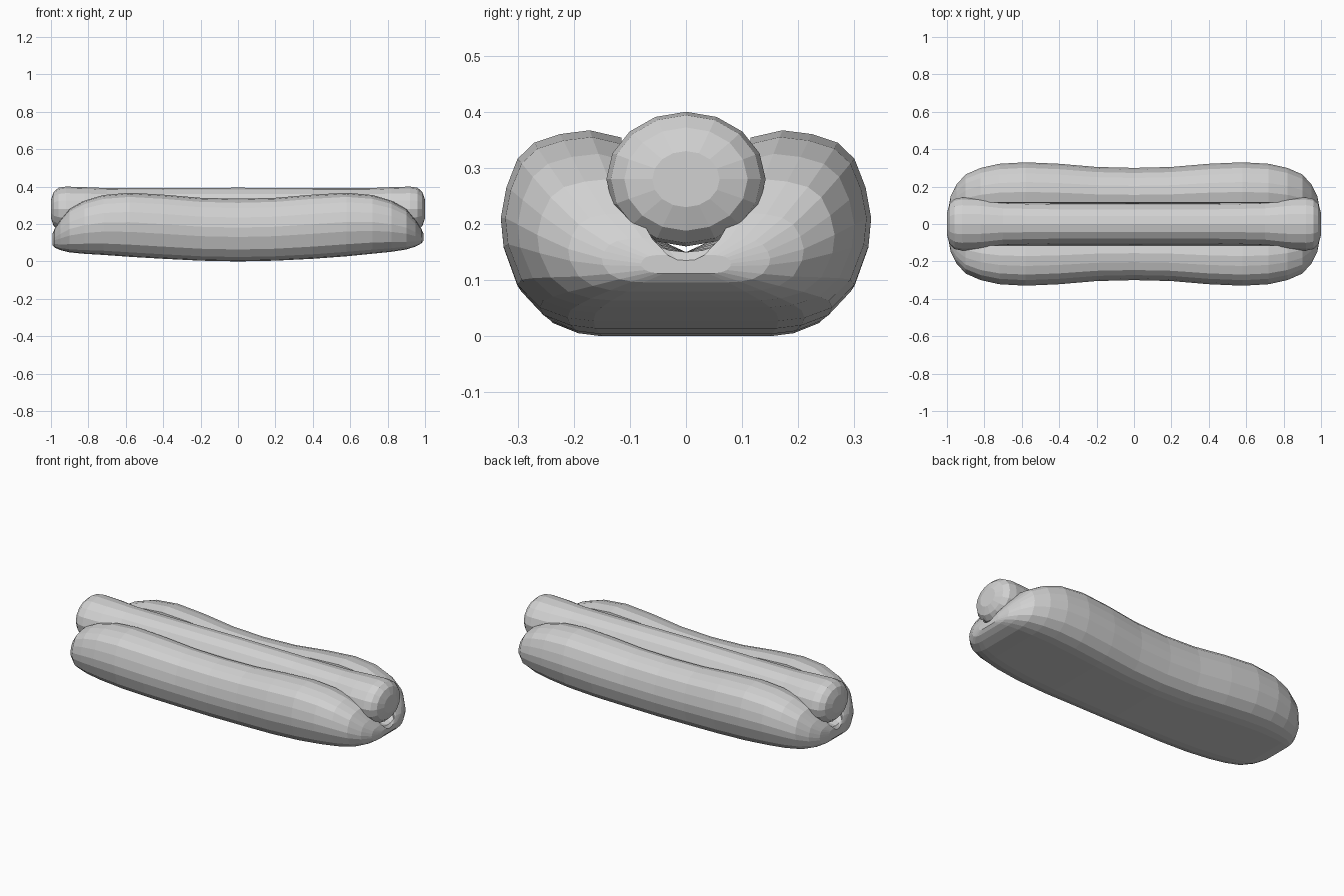
import bpy, bmesh, math

cube = bpy.data.objects.get("Cube")
if cube:
    bpy.data.objects.remove(cube, do_unlink=True)

# One plain grey for everything
grey = bpy.data.materials.new("light grey")
grey.use_nodes = True
colour = (0.64, 0.64, 0.64, 1)
grey.diffuse_color = colour
grey.node_tree.nodes["Principled BSDF"].inputs["Base Color"].default_value = colour


def loft(name, rings):
    """Skin closed rings of points and cap both ends."""
    bm = bmesh.new()
    loops = [[bm.verts.new(p) for p in ring] for ring in rings]
    for a, b in zip(loops, loops[1:]):
        for i in range(len(a)):
            j = (i + 1) % len(a)
            bm.faces.new((a[i], a[j], b[j], b[i]))
    caps = [bm.faces.new(loops[0]), bm.faces.new(loops[-1])]
    bmesh.ops.triangulate(bm, faces=caps)
    bmesh.ops.recalc_face_normals(bm, faces=bm.faces)
    mesh = bpy.data.meshes.new(name)
    bm.to_mesh(mesh)
    bm.free()
    mesh.materials.append(grey)
    obj = bpy.data.objects.new(name, mesh)
    bpy.context.collection.objects.link(obj)
    return obj


def both_ends(stations):
    """Mirror stations listed from the middle outwards."""
    left = [(-s[0], *s[1:]) for s in reversed(stations[1:])]
    return left + stations


# Bun: outer outline as fractions of half width and height
OUTLINE = [(0.52, 1), (0.68, 0.98), (0.82, 0.935), (0.91, 0.85), (0.97, 0.7),
           (1, 0.54), (0.985, 0.39), (0.91, 0.19), (0.79, 0.07), (0.64, 0.016), (0.5, 0)]


def bun_ring(x, width, bottom, top):
    bottom += 0.012 * x * abs(x) ** 3 if abs(x) > 0.5 else 0
    floor = min(0.15, top - 0.3 * (top - bottom))
    lip = min(0.115, 0.4 * width)
    # Groove that cradles the sausage, then the outer skin
    half = [(lip * 0.5, floor + 0.12 * (top - floor)),
            (lip * 0.95, floor + 0.5 * (top - floor)),
            (lip, top - 0.06 * (top - floor))]
    half += [(width * u, bottom + v * (top - bottom)) for u, v in OUTLINE]
    ring = [(0, floor)] + half + [(0, bottom)]
    ring += [(-y, z) for y, z in reversed(half)]
    return [(x, y, z) for y, z in ring]


# Stations: x, half width, bottom, top
bun = [(0, 0.3, 0, 0.335), (0.2, 0.305, 0.004, 0.34), (0.4, 0.322, 0.014, 0.357),
       (0.58, 0.33, 0.026, 0.367), (0.72, 0.322, 0.038, 0.355), (0.82, 0.3, 0.046, 0.325),
       (0.9, 0.265, 0.056, 0.28), (0.95, 0.21, 0.07, 0.22), (0.98, 0.15, 0.085, 0.175),
       (0.993, 0.08, 0.1, 0.145)]
loft("bun", [bun_ring(*s) for s in both_ends(bun)])

# Sausage: x, half width, half height
SIDES = 16
sausage = [(0, 0.11, 0.114), (0.4, 0.11, 0.112), (0.7, 0.118, 0.112), (0.82, 0.137, 0.117),
           (0.92, 0.142, 0.12), (0.96, 0.134, 0.114), (0.985, 0.11, 0.092), (1, 0.06, 0.05)]


def sausage_ring(x, ry, rz):
    angles = [math.tau * i / SIDES for i in range(SIDES)]
    return [(x, ry * math.sin(a), 0.28 + rz * math.cos(a)) for a in angles]


loft("sausage", [sausage_ring(*s) for s in both_ends(sausage)])
